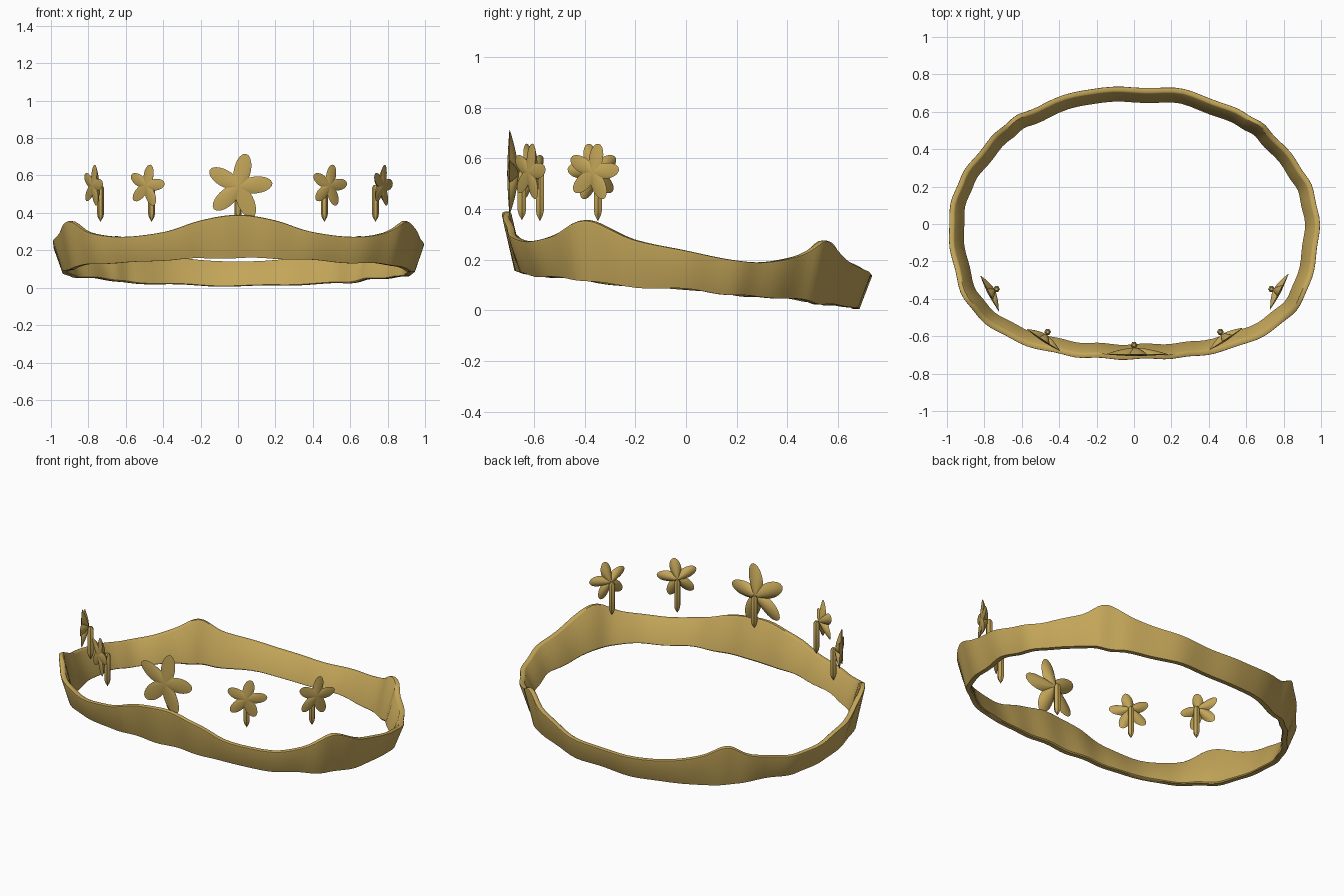
import bpy, bmesh, math
from mathutils import Vector, Matrix

if "Cube" in bpy.data.objects:
    bpy.data.objects.remove(bpy.data.objects["Cube"], do_unlink=True)

gold = bpy.data.materials.new("gold")
gold.use_nodes = True
gold.diffuse_color = (0.55, 0.38, 0.1, 1)
gold.node_tree.nodes["Principled BSDF"].inputs["Base Color"].default_value = (0.55, 0.38, 0.1, 1)


def finish(name, bm, angle):
    bmesh.ops.recalc_face_normals(bm, faces=bm.faces)
    mesh = bpy.data.meshes.new(name)
    bm.to_mesh(mesh)
    bm.free()
    mesh.materials.append(gold)
    obj = bpy.data.objects.new(name, mesh)
    bpy.context.collection.objects.link(obj)
    bpy.ops.object.select_all(action="DESELECT")
    bpy.context.view_layer.objects.active = obj
    obj.select_set(True)
    bpy.ops.object.shade_smooth_by_angle(angle=math.radians(angle))
    return obj


def spline(points, steps):
    """Closed smooth curve through points of any dimension."""
    out = []
    n = len(points)
    for i in range(n):
        a, b, c, d = (points[(i + k) % n] for k in (-1, 0, 1, 2))
        for s in range(steps):
            t = s / steps
            out.append([0.5 * (2 * q + (r - p) * t + (2 * p - 5 * q + 4 * r - w) * t ** 2
                               + (3 * q - p - 3 * r + w) * t ** 3)
                        for p, q, r, w in zip(a, b, c, d)])
    return out


# Band: x, y, top height, bottom height along one half, front to back
half = [(0, -.73, .39, .155), (.2, -.725, .36, .153), (.39, -.705, .30, .145),
        (.62, -.64, .272, .13), (.8, -.535, .295, .125), (.915, -.4, .357, .11),
        (.975, -.21, .28, .088), (.998, 0, .236, .08), (.965, .18, .2, .06),
        (.89, .32, .19, .05), (.765, .47, .22, .042), (.66, .565, .276, .025),
        (.52, .635, .205, .018), (.27, .725, .155, .01), (0, .737, .14, .004)]
loop = half + [(-x, y, t, b) for x, y, t, b in half[-2:0:-1]]
path = spline(loop, 5)
count = len(path)
# Section: share of height, inward offset; flared outward toward the top
section = [(0, .052), (.94, .003), (.985, .004), (1, .012),
           (1, .026), (.97, .033), (.03, .083), (0, .078)]
bm = bmesh.new()
rings = []
for i, (x, y, top, low) in enumerate(path):
    before, after = path[i - 1], path[(i + 1) % count]
    tangent = Vector((after[0] - before[0], after[1] - before[1], 0)).normalized()
    inward = Vector((-tangent.y, tangent.x, 0))
    phase = math.tau * i / count
    ripple = .004 * (1 + math.sin(23 * phase))
    low += .003 * (1 + math.sin(17 * phase))
    rings.append([bm.verts.new(Vector((x, y, low + (top - low) * h)) + inward * (o + ripple))
                  for h, o in section])
for i in range(count):
    a, b = rings[i], rings[(i + 1) % count]
    for k in range(len(section)):
        m = (k + 1) % len(section)
        bm.faces.new((a[k], b[k], b[m], a[m]))
finish("band", bm, 40)


def star(name, centre, outward, length, width, bulge):
    """Five rounded arms, nearly flat outside and domed on the inside."""
    bm = bmesh.new()
    per_arm, layers = 14, 6
    total = 5 * per_arm
    start = math.radians(6)
    a = length / 2

    def reach(i):
        phi = ((i / per_arm + .5) % 1 - .5) * math.tau / 5
        c, s = math.cos(phi), math.sin(phi)
        return 2 * a * width ** 2 * c / ((width * c) ** 2 + (a * s) ** 2)

    def ring(t, depth):
        verts = []
        for i in range(total):
            ang = start + math.tau * i / total
            r = reach(i) * t
            verts.append(bm.verts.new((r * math.cos(ang), depth, r * math.sin(ang))))
        return verts

    rim = ring(1, 0)
    for height in (bulge, -bulge * .25):
        outer = rim
        for k in range(layers - 1, 0, -1):
            t = k / layers
            inner = ring(t, height * (1 - t ** 1.6))
            for i in range(total):
                j = (i + 1) % total
                bm.faces.new((outer[i], outer[j], inner[j], inner[i]))
            outer = inner
        tip = bm.verts.new((0, height, 0))
        for i in range(total):
            bm.faces.new((outer[i], outer[(i + 1) % total], tip))
    n = Vector((outward[0], outward[1], 0)).normalized()
    side = Vector((-n.y, n.x, 0))
    frame = Matrix((side, -n, Vector((0, 0, 1)))).transposed().to_4x4()
    bm.transform(Matrix.Translation(centre) @ frame)
    finish(name, bm, 50)


def stem(name, x, y, low, high, radius):
    """Six-sided peg, pointed below and blunted above."""
    bm = bmesh.new()
    profile = [(low + .025, radius * .8), (low + .04, radius),
               (high - .015, radius), (high, radius * .5)]
    rows = [[bm.verts.new((x + r * math.cos(k * math.pi / 3), y + r * math.sin(k * math.pi / 3), z))
             for k in range(6)] for z, r in profile]
    point = bm.verts.new((x, y, low))
    for k in range(6):
        j = (k + 1) % 6
        bm.faces.new((point, rows[0][j], rows[0][k]))
        for a, b in zip(rows, rows[1:]):
            bm.faces.new((a[k], a[j], b[j], b[k]))
    bm.faces.new(rows[-1])
    finish(name, bm, 30)


# Large star at the front centre
star("front_star", (.005, -.697, .54), (0, -1), .18, .045, .036)
stem("front_stem", 0, -.648, .355, .55, .019)

# Smaller stars on each side
for label, s in (("left", 1), ("right", -1)):
    star(label + "_middle_star", (s * .488, -.618, .545), (s * .55, -.83), .115, .031, .034)
    stem(label + "_middle_stem", s * .462, -.577, .352, .55, .018)
    star(label + "_outer_star", (s * .775, -.366, .545), (s * .89, -.46), .115, .031, .034)
    stem(label + "_outer_stem", s * .735, -.348, .352, .55, .018)
